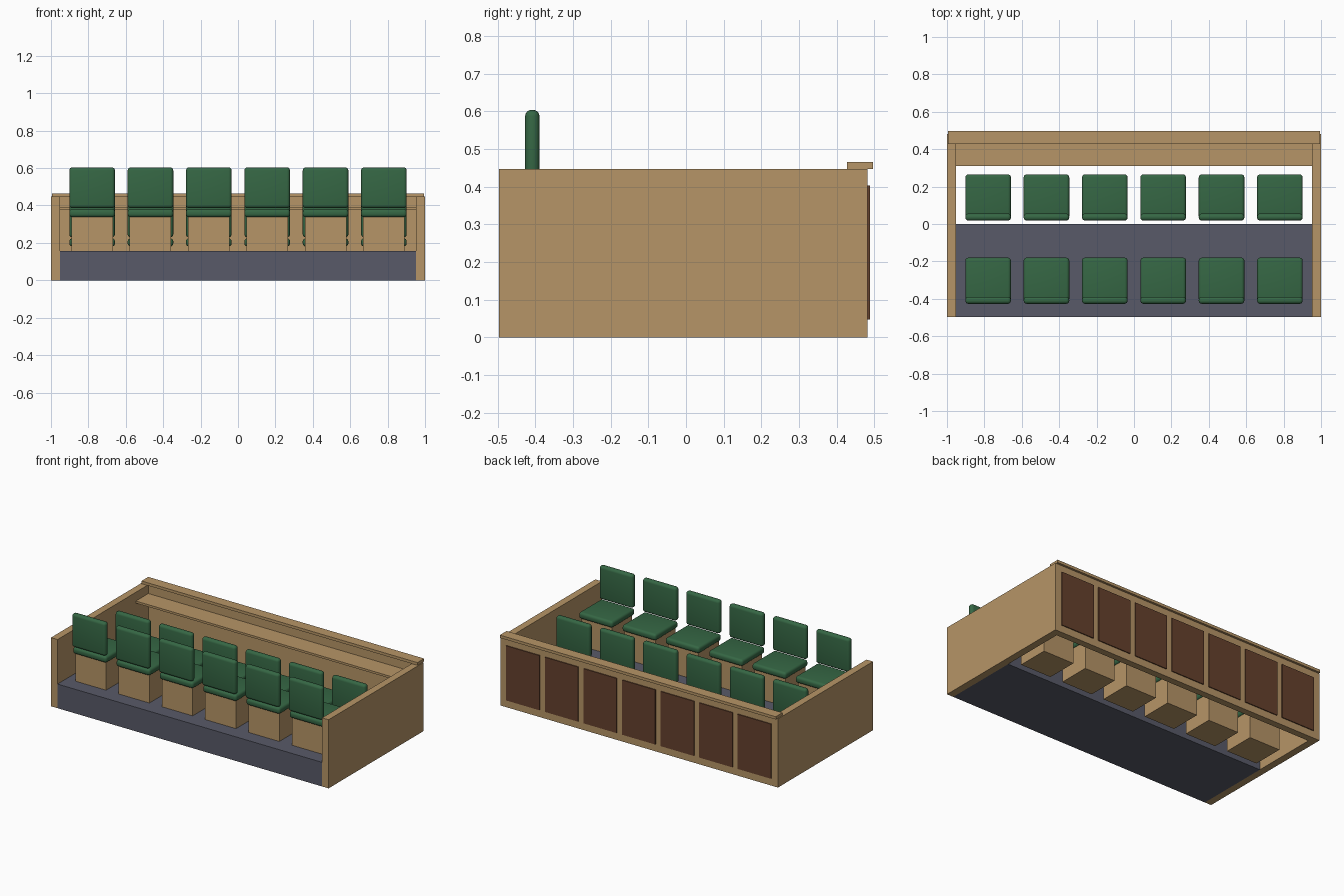
import bpy

old = bpy.data.objects.get("Cube")
if old:
    bpy.data.objects.remove(old, do_unlink=True)


def material(name, color):
    m = bpy.data.materials.new(name)
    m.use_nodes = True
    rgba = (*color, 1)
    m.diffuse_color = rgba
    m.node_tree.nodes["Principled BSDF"].inputs["Base Color"].default_value = rgba
    return m


wood = material("light wood", (0.47, 0.30, 0.135))
panel_wood = material("dark panel wood", (0.13, 0.053, 0.026))
green = material("green upholstery", (0.036, 0.135, 0.058))
carpet = material("grey carpet", (0.098, 0.102, 0.138))


def box(name, x, y, z, mat, bevel=0):
    """Box from (min, max) ranges, optionally with rounded edges."""
    bpy.ops.mesh.primitive_cube_add(size=1)
    ob = bpy.context.object
    ob.name = name
    ranges = (x, y, z)
    ob.location = [(a + b) / 2 for a, b in ranges]
    ob.scale = [b - a for a, b in ranges]
    bpy.ops.object.transform_apply(location=False, rotation=False, scale=True)
    ob.data.materials.append(mat)
    if bevel:
        mod = ob.modifiers.new("rounded edges", 'BEVEL')
        mod.width = bevel
        mod.segments = 4
        bpy.ops.object.modifier_apply(modifier=mod.name)
        bpy.ops.object.shade_smooth_by_angle()
    return ob


FRONT, BACK, INNER, TOP, STEP = -0.496, 0.482, 0.953, 0.447, 0.157

# Enclosure: side walls, back wall, cap rail and inner ledge
for side, s in (("right", -1), ("left", 1)):
    box(side + "_wall", sorted((s * INNER, s)), (FRONT, BACK), (0, TOP), wood)
box("back_wall", (-INNER, INNER), (0.438, BACK), (0, TOP), wood)
box("cap_rail", (-0.994, 0.994), (0.427, 0.496), (TOP, 0.465), wood)
box("inner_ledge", (-INNER, INNER), (0.31, 0.438), (0.376, 0.39), wood)

# Raised platform for the upper row
box("platform", (-INNER, INNER), (FRONT, 0), (0, STEP), carpet)

# Thin panels on the outside of the back wall
for i in range(7):
    cx = (i - 3) * 0.278
    box(f"panel_{i + 1}", (cx - 0.12, cx + 0.12), (BACK, BACK + 0.006),
        (0.047, 0.403), panel_wood)


def chair(name, cx, y, z):
    """Pedestal, seat cushion and back cushion; y is the chair's front edge."""
    box(name + "_pedestal", (cx - 0.111, cx + 0.111), (y + 0.025, y + 0.232),
        (z, z + 0.186), wood)
    box(name + "_seat", (cx - 0.122, cx + 0.122), (y + 0.01, y + 0.247),
        (z + 0.181, z + 0.224), green, 0.016)
    box(name + "_back", (cx - 0.122, cx + 0.122), (y, y + 0.038),
        (z + 0.229, z + 0.447), green, 0.017)


# Two rows of six chairs
for row, y, z in (("upper", -0.427, STEP), ("lower", 0.018, 0)):
    for i in range(6):
        chair(f"{row}_chair_{i + 1}", (i - 2.5) * 0.312, y, z)
